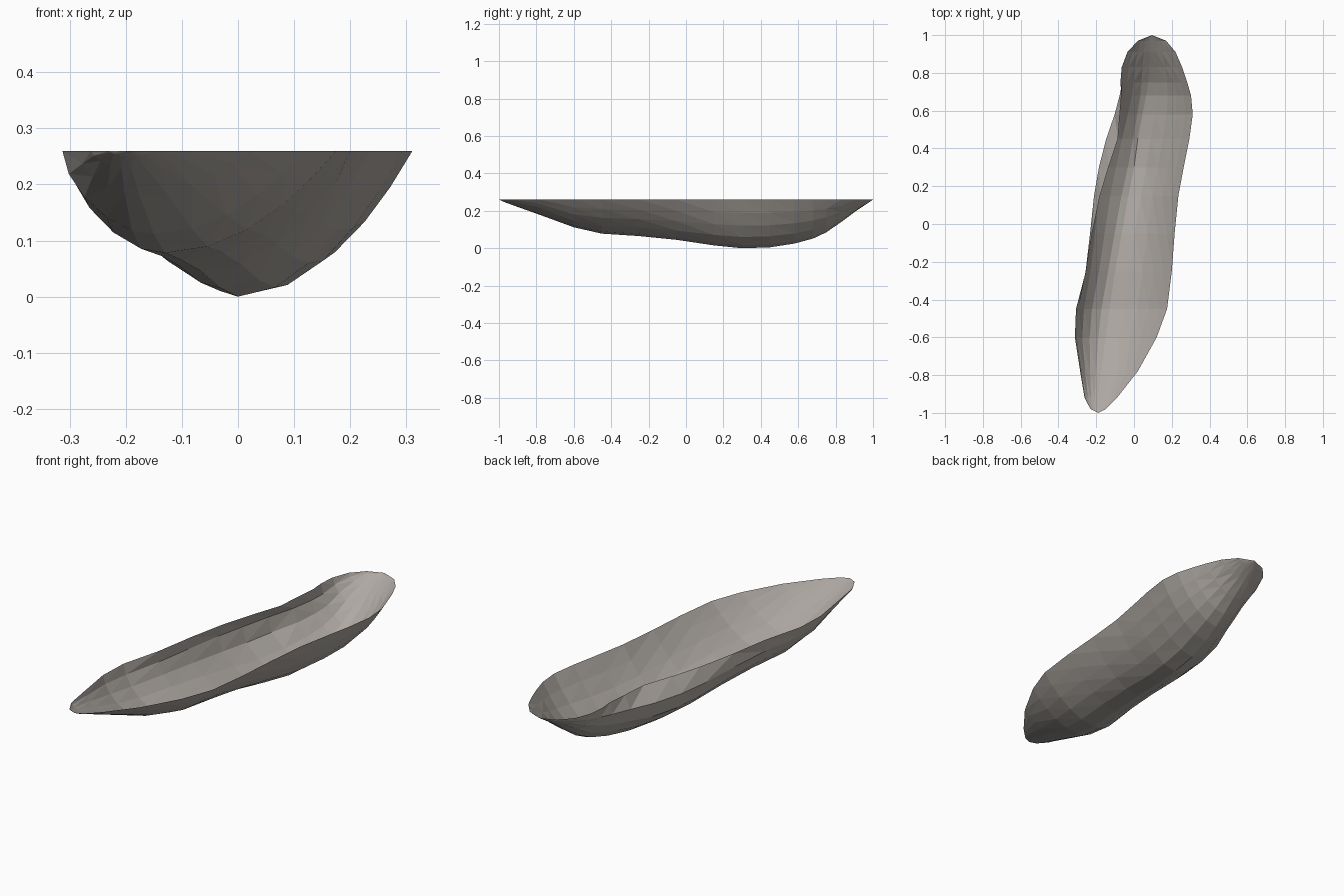
import bpy, bmesh, math

RIM = 0.26
# stations along the length: y, left rim x, left bulge beyond rim, keel x, right rim x, keel z
STATIONS = [
    (-0.98, -0.23, 0.00, -0.19, -0.15, 0.250),
    (-0.92, -0.262, 0.00, -0.19, -0.09, 0.228),
    (-0.78, -0.285, 0.00, -0.175, 0.02, 0.178),
    (-0.60, -0.313, 0.00, -0.150, 0.12, 0.112),
    (-0.45, -0.307, 0.00, -0.130, 0.175, 0.078),
    (-0.25, -0.255, 0.01, -0.100, 0.20, 0.065),
    (-0.05, -0.222, 0.018, -0.065, 0.215, 0.045),
    (0.15, -0.180, 0.035, -0.03, 0.235, 0.015),
    (0.30, -0.135, 0.05, 0.00, 0.263, 0.000),
    (0.45, -0.085, 0.058, 0.02, 0.293, 0.005),
    (0.58, -0.075, 0.03, 0.045, 0.311, 0.025),
    (0.68, -0.066, 0.016, 0.065, 0.302, 0.052),
    (0.75, -0.072, 0.00, 0.075, 0.282, 0.085),
    (0.83, -0.065, 0.00, 0.08, 0.255, 0.14),
    (0.91, -0.035, 0.00, 0.08, 0.22, 0.20),
    (0.97, 0.02, 0.00, 0.085, 0.17, 0.24),
]


def section(y, left, bulge, keel, right, z):
    """Steep, sometimes overhanging left wall; parabolic right wall."""
    depth = RIM - z
    pts = []
    for r, d in ((1, 0), (0.93, 0.28), (0.76, 0.56), (0.52, 0.80), (0.24, 0.96)):
        swell = bulge * 1.35 * math.sin(math.pi * min(1, d * 1.15)) ** 0.7 if 0 < d < 0.85 else 0
        pts.append((keel + (left - keel) * r - swell, y, RIM - depth * d))
    pts.append((keel, y, z))
    for r in (0.25, 0.48, 0.68, 0.85, 1):
        pts.append((keel + (right - keel) * r, y, RIM - depth * (1 - r ** 2)))
    return pts


# open shell lofted through the stations
bm = bmesh.new()
rows = [[bm.verts.new(p) for p in section(*s)] for s in STATIONS]
for a, b in zip(rows, rows[1:]):
    for i in range(len(a) - 1):
        bm.faces.new((a[i], a[i + 1], b[i + 1], b[i]))

# rounded tips closed at the rim height
front = bm.verts.new((-0.19, -1.0, RIM))
back = bm.verts.new((0.095, 1.0, RIM))
for i in range(len(rows[0]) - 1):
    bm.faces.new((front, rows[0][i + 1], rows[0][i]))
    bm.faces.new((back, rows[-1][i], rows[-1][i + 1]))

bmesh.ops.triangulate(bm, faces=[f for f in bm.faces if len(f.verts) > 3])
bm.normal_update()
if sum(f.normal.z * f.calc_area() for f in bm.faces) < 0:
    bmesh.ops.reverse_faces(bm, faces=bm.faces)

mesh = bpy.data.meshes.new("basin_shell")
bm.to_mesh(mesh)
bm.free()
shell = bpy.data.objects.new("basin_shell", mesh)
bpy.context.collection.objects.link(shell)

stone = bpy.data.materials.new("warm_grey")
stone.diffuse_color = (0.42, 0.39, 0.36, 1)
mesh.materials.append(stone)
